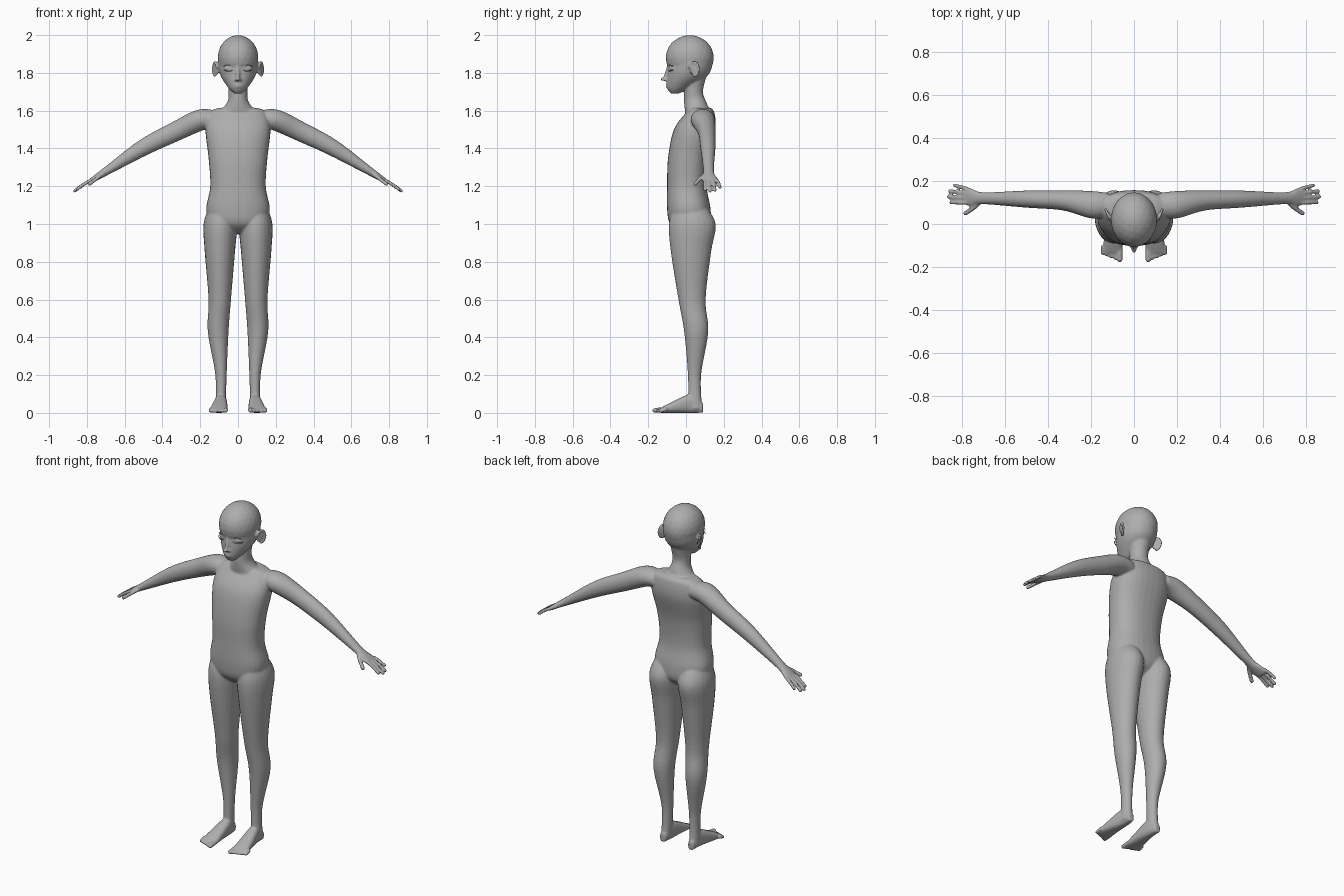
import bpy, bmesh, math
from mathutils import Vector, Matrix

if "Cube" in bpy.data.objects:
    bpy.data.objects.remove(bpy.data.objects["Cube"])

skin = bpy.data.materials.new("plain grey")
skin.use_nodes = True
skin.diffuse_color = (.42, .42, .42, 1)
skin.node_tree.nodes["Principled BSDF"].inputs["Base Color"].default_value = skin.diffuse_color

ACROSS, DEPTH, UP = Vector((1, 0, 0)), Vector((0, 1, 0)), Vector((0, 0, 1))
LEFT, RIGHT = 1, -1


def spline(rows, steps=6):
    """Smooth Catmull-Rom interpolation of section rows."""
    points = [Vector(row) for row in rows]
    last = len(points) - 1
    path = []
    for i in range(last):
        before, start = points[max(i - 1, 0)], points[i]
        end, after = points[i + 1], points[min(i + 2, last)]
        leave, arrive = (end - before) / 2, (after - start) / 2
        for step in range(steps):
            t = step / steps
            ease = t * t * (3 - 2 * t)
            path.append(start.lerp(end, ease) + leave * (t * (1 - t) ** 2)
                        - arrive * (t * t * (1 - t)))
    return path + [points[last]]


def loft(bm, rows, u, v=None, side=LEFT, sides=24, power=1):
    """Skin elliptical sections (x, y, z, radius_u, radius_v); v follows the path if not given."""
    path = spline(rows)
    centres = [Vector(row[:3]) for row in path]
    rings = []
    for i, (centre, row) in enumerate(zip(centres, path)):
        along = centres[min(i + 1, len(path) - 1)] - centres[max(i - 1, 0)]
        w = v or along.cross(u).normalized()
        ring = []
        for k in range(sides):
            angle = math.tau * k / sides
            c, s = math.cos(angle), math.sin(angle)
            point = (centre + u * row[3] * math.copysign(abs(c) ** power, c)
                     + w * row[4] * math.copysign(abs(s) ** power, s))
            point.x *= side
            ring.append(bm.verts.new(point))
        rings.append(ring)
    for low, high in zip(rings, rings[1:]):
        for k in range(sides):
            n = (k + 1) % sides
            bm.faces.new((low[k], low[n], high[n], high[k]))
    bm.faces.new(rings[0])
    bm.faces.new(rings[-1])


def blob(bm, centre, radii, side=LEFT, turn=0):
    """Ellipsoid, optionally turned about the vertical."""
    x, y, z = centre
    matrix = (Matrix.Translation((x * side, y, z)) @ Matrix.Rotation(turn * side, 4, 'Z')
              @ Matrix.Diagonal((*radii, 1)))
    bmesh.ops.create_icosphere(bm, subdivisions=3, radius=1, matrix=matrix)


def digit(bm, points, radius, u, side):
    """Finger or toe with a rounded tip."""
    loft(bm, [(*point, radius, radius) for point in points], u, side=side, sides=12)
    blob(bm, points[-1], (radius, radius, radius), side)


def section(z, inner, outer, front, back):
    """Level section given by its four extents."""
    return ((inner + outer) / 2, (front + back) / 2, z, (outer - inner) / 2, (back - front) / 2)


def trunk(bm, rows, power=1):
    """Upright part centred on the body: (z, half width, front, back)."""
    loft(bm, [section(z, -half, half, front, back) for z, half, front, back in rows],
         ACROSS, DEPTH, sides=32, power=power)


def finish(bm, name):
    bmesh.ops.recalc_face_normals(bm, faces=bm.faces)
    mesh = bpy.data.meshes.new(name)
    bm.to_mesh(mesh)
    bm.free()
    mesh.materials.append(skin)
    mesh.shade_smooth()
    part = bpy.data.objects.new(name, mesh)
    bpy.context.collection.objects.link(part)
    return part


def add_head(bm):
    # Cranium, then face and jaw
    blob(bm, (0, .02, 1.88), (.108, .128, .12))
    trunk(bm, [(1.69, .02, -.08, -.04), (1.72, .05, -.1, .02), (1.78, .09, -.1, .11),
               (1.84, .104, -.095, .14), (1.9, .1, -.1, .14)])
    # Nose and lips
    loft(bm, [(0, -.09, 1.84, .01, .01), (0, -.1, 1.8, .01, .012), (0, -.115, 1.76, .01, .01)],
         ACROSS, DEPTH)
    blob(bm, (0, -.12, 1.767), (.012, .015, .01))
    for z in (1.738, 1.727):
        blob(bm, (0, -.095, z), (.022, .012, .006))


def add_face_side(bm, side):
    # Nostril, closed eyelid
    blob(bm, (.011, -.104, 1.762), (.008, .011, .007), side)
    blob(bm, (.05, -.068, 1.822), (.027, .018, .013), side, .3)
    # Ear: thin shell with a raised rim
    blob(bm, (.116, .04, 1.82), (.008, .022, .036), side, -.5)
    rim = []
    for k in range(10):
        angle = math.radians(30 * k - 100)
        c, s = math.cos(angle), math.sin(angle)
        rim.append((.122 + c / 100, .042 + c / 40, 1.82 + s / 27, .007, .007))
    loft(bm, rim, ACROSS, side=side, sides=12)


def add_leg(bm, side):
    leg = [(1.1, .03, .15, -.06, .1), (1, .005, .182, -.09, .157), (.85, .016, .176, -.08, .133),
           (.6, .037, .156, -.04, .104), (.43, .05, .16, -.01, .118), (.2, .06, .12, .01, .08),
           (.02, .065, .12, .01, .086)]
    loft(bm, [section(*row) for row in leg], ACROSS, DEPTH, side)
    # Foot: (y, inner, outer, height)
    foot = [(.09, .075, .11, .05), (.03, .06, .12, .1), (-.07, .055, .14, .06), (-.135, .055, .147, .026)]
    rows = [((a + b) / 2, y, top / 2, (b - a) / 2, top / 2) for y, a, b, top in foot]
    loft(bm, rows, ACROSS, UP, side, power=.8)
    # Toes shorten outward
    for i in range(5):
        x, tip, radius = .066 + i / 50, i / 130 - .166, .01 if i else .013
        digit(bm, [(x, -.1, .02), (x, tip, radius)], radius, ACROSS, side)


def add_arm(bm, side):
    # Shoulder to palm
    arm = [(.12, .09, 1.555, .055, .045), (.2, .09, 1.55, .064, .056), (.33, .11, 1.49, .047, .052),
           (.5, .116, 1.405, .04, .044), (.7, .12, 1.278, .028, .022), (.76, .125, 1.24, .042, .015),
           (.79, .13, 1.22, .038, .011)]
    loft(bm, arm, DEPTH, side=side)
    # Fingers fan out, the middle ones longest
    for i in range(4):
        knuckle = Vector((.775, .165 - i / 45, 1.233))
        reach = .09 - (i - 1.8) ** 2 / 110
        tip = knuckle + Vector((reach, .015 - i / 230, -.65 * reach))
        digit(bm, [knuckle, knuckle.lerp(tip, .5) + UP * .004, tip], .0095, DEPTH, side)
    # Thumb
    digit(bm, [(.715, .108, 1.264), (.745, .077, 1.243), (.785, .05, 1.213)], .0115, UP, side)


def add_lid_line(bm, side, height, sag, front):
    line = []
    for k in range(7):
        t = k / 3 - 1
        bow = 1 - t * t
        line.append((.051 + .027 * t, front + t / 125 - bow / 110, height - sag * bow,
                     .003, .001 + bow / 500))
    loft(bm, line, DEPTH, side=side, sides=8)


# Body, fused into one smooth skin
bm = bmesh.new()
trunk(bm, [(.95, .04, -.03, .07), (1, .14, -.085, .125), (1.08, .168, -.1, .13),
           (1.2, .147, -.1, .11), (1.35, .156, -.095, .12), (1.5, .172, -.064, .156),
           (1.59, .15, 0, .15), (1.615, .1, .02, .13)], power=.85)
# Neck
trunk(bm, [(1.56, .13, 0, .14), (1.64, .06, -.01, .11), (1.7, .05, -.01, .09), (1.79, .06, -.01, .11)])
add_head(bm)
for side in (LEFT, RIGHT):
    add_face_side(bm, side)
    add_leg(bm, side)
    add_arm(bm, side)
body = finish(bm, "body")
fuse = body.modifiers.new("fuse", 'REMESH')
fuse.mode = 'VOXEL'
fuse.voxel_size = .0055
fuse.use_smooth_shade = True
soften = body.modifiers.new("soften", 'SMOOTH')
soften.factor = .5
soften.iterations = 5

# Lid creases and lash lines
bm = bmesh.new()
for side in (LEFT, RIGHT):
    add_lid_line(bm, side, 1.816, .006, -.08)
    add_lid_line(bm, side, 1.835, -.004, -.077)
finish(bm, "eyelid_lines")
